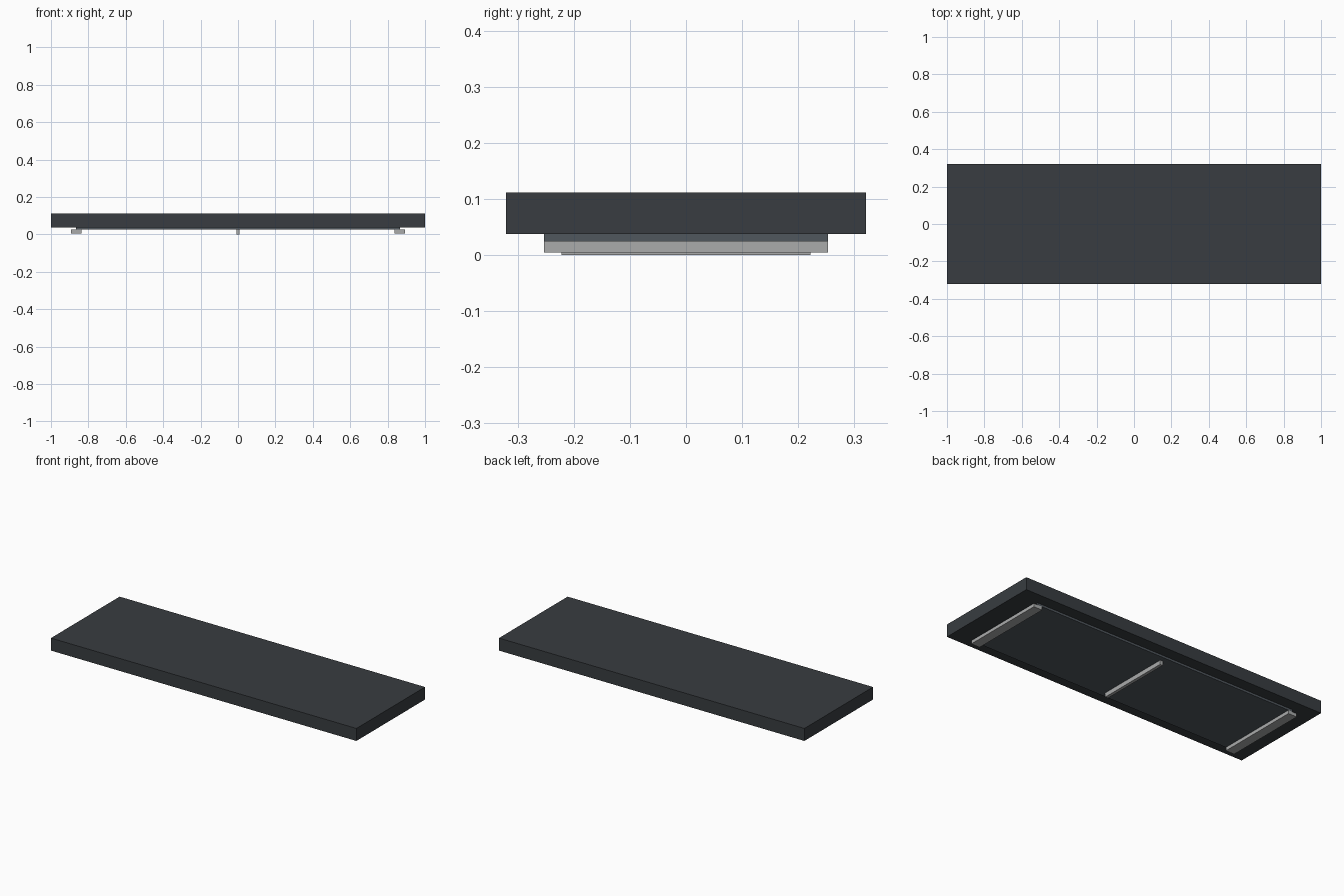
import bpy

if "Cube" in bpy.data.objects:
    bpy.data.objects.remove(bpy.data.objects["Cube"])


def material(name, color):
    m = bpy.data.materials.new(name)
    m.diffuse_color = color
    m.use_nodes = True
    m.node_tree.nodes["Principled BSDF"].inputs["Base Color"].default_value = m.diffuse_color
    return m


def box(name, x, y, z, mat):
    """Box from (min, max) ranges on each axis."""
    bpy.ops.mesh.primitive_cube_add(
        size=1, location=[(r[0] + r[1]) / 2 for r in (x, y, z)])
    ob = bpy.context.object
    ob.name = name
    ob.scale = [r[1] - r[0] for r in (x, y, z)]
    bpy.ops.object.transform_apply(location=False, rotation=False, scale=True)
    ob.data.materials.append(mat)
    return ob


dark = material("dark_slab", (0.04, 0.046, 0.052, 1))
slate = material("slate_panel", (0.08, 0.095, 0.11, 0.85))
light = material("light_grey", (0.4, 0.41, 0.41, 0.8))

# Main slab
box("slab", (-1, 1), (-0.321, 0.321), (0.0375, 0.1115), dark)

# Thin panel under the slab
box("under_panel", (-0.865, 0.865), (-0.253, 0.253), (0.025, 0.0375), slate)

# Bars across both ends, overhanging the panel
for side, s in (("left", -1), ("right", 1)):
    box(side + "_end_bar", sorted((s * 0.836, s * 0.892)),
        (-0.253, 0.253), (0.005, 0.025), light)

# Narrow centre rib reaching the ground
box("centre_rib", (-0.009, 0.009), (-0.222, 0.222), (0, 0.025), light)
